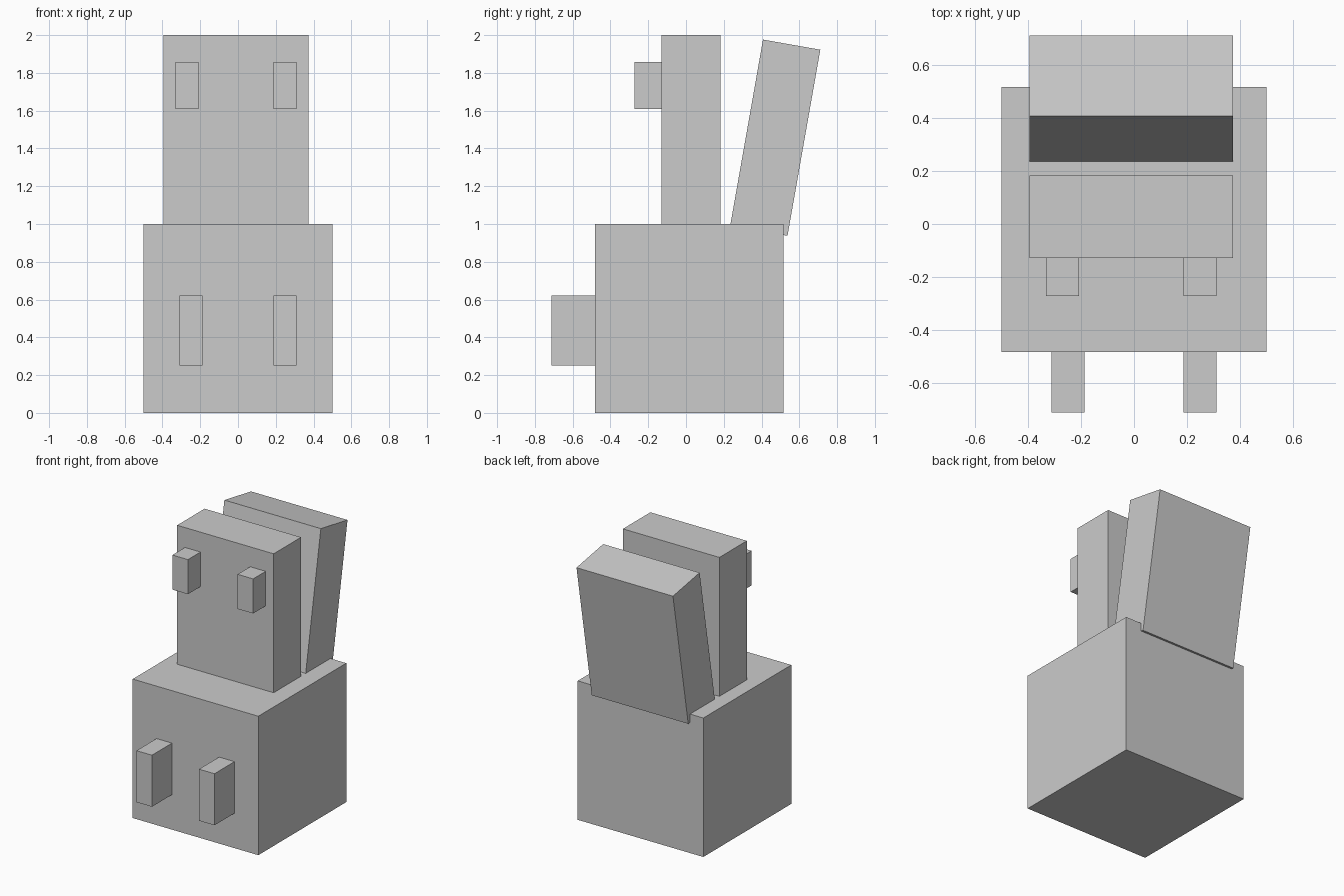
import bpy
from math import radians

if "Cube" in bpy.data.objects:
    bpy.data.objects.remove(bpy.data.objects["Cube"])


def box(name, center, size, tilt=0):
    bpy.ops.mesh.primitive_cube_add(size=1, location=center)
    ob = bpy.context.object
    ob.name = name
    ob.scale = size
    bpy.ops.object.transform_apply(location=False, rotation=False, scale=True)
    ob.rotation_euler.x = radians(tilt)
    return ob


# Cube base
box("base", (0, 0.017, 0.5), (1, 1, 1))

# Upright slab, and a matching slab leaning backwards behind it
box("upright_slab", (-0.01, 0.027, 1.5), (0.768, 0.312, 1))
box("leaning_slab", (-0.01, 0.4725, 1.457), (0.768, 0.308, 1), tilt=-10)

# Paired pegs on the front of the base and of the upright slab
for side, low_x, high_x in (("left", -0.249, -0.27), ("right", 0.249, 0.249)):
    box(f"lower_peg_{side}", (low_x, -0.597, 0.437), (0.123, 0.228, 0.371))
    box(f"upper_peg_{side}", (high_x, -0.2005, 1.7325), (0.123, 0.143, 0.249))
